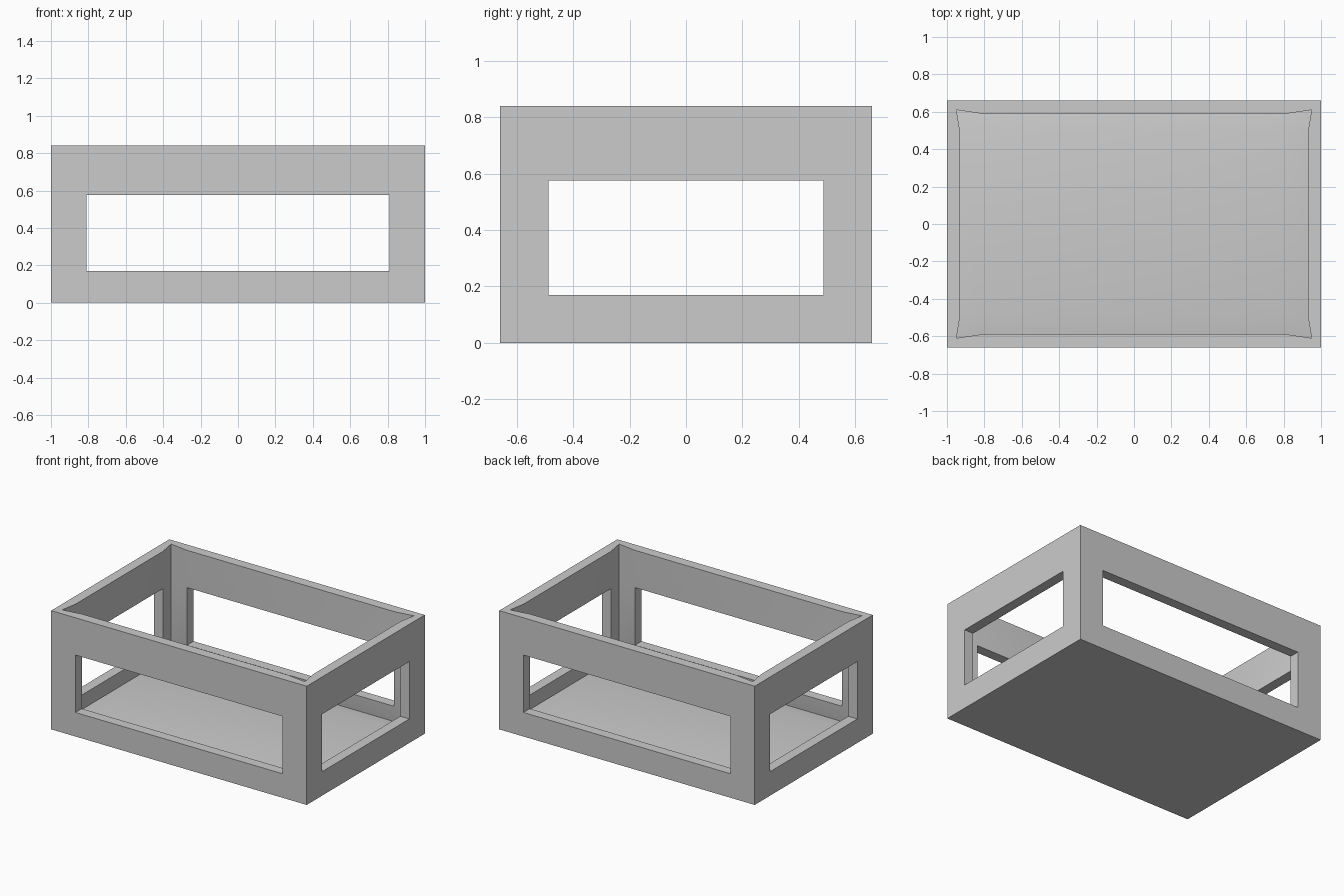
import bpy, bmesh
from mathutils import Vector

if "Cube" in bpy.data.objects:
    bpy.data.objects.remove(bpy.data.objects["Cube"])

HX, HY, H = 1.0, 0.66, 0.84        # half width, half depth, height
WX, WY, Z0, Z1 = 0.81, 0.488, 0.17, 0.576   # window limits
T = 0.071                          # wall thickness

# outer shell of the box
bm = bmesh.new()
bmesh.ops.create_cube(bm, size=1)
for v in bm.verts:
    v.co = Vector((v.co.x * 2 * HX, v.co.y * 2 * HY, (v.co.z + 0.5) * H))

# edge loops at the window limits
for axis, positions in enumerate(((-WX, WX), (-WY, WY), (Z0, Z1))):
    normal = Vector([float(i == axis) for i in range(3)])
    for p in positions:
        bmesh.ops.bisect_plane(bm, geom=bm.verts[:] + bm.edges[:] + bm.faces[:],
                               plane_co=normal * p, plane_no=normal)

# open the top and the four windows
def is_opening(face):
    c = face.calc_center_median()
    if c.z > H - 0.001:
        return True
    on_side = abs(c.x) > HX - 0.001
    span = abs(c.y) < WY if on_side else abs(c.x) < WX
    return Z0 < c.z < Z1 and span

bmesh.ops.delete(bm, geom=[f for f in bm.faces if is_opening(f)], context='FACES')
bmesh.ops.recalc_face_normals(bm, faces=bm.faces)
if min(bm.faces, key=lambda f: f.calc_center_median().z).normal.z > 0:
    bmesh.ops.reverse_faces(bm, faces=bm.faces)

mesh = bpy.data.meshes.new("open_crate")
bm.to_mesh(mesh)
bm.free()
crate = bpy.data.objects.new("open_crate", mesh)
bpy.context.collection.objects.link(crate)
bpy.context.view_layer.objects.active = crate
crate.select_set(True)

# inward thickness, thinner at the corners
shell = crate.modifiers.new("wall_thickness", 'SOLIDIFY')
shell.thickness = T
shell.offset = -1
shell.use_even_offset = False
bpy.ops.object.modifier_apply(modifier=shell.name)
bpy.ops.object.shade_smooth_by_angle()
